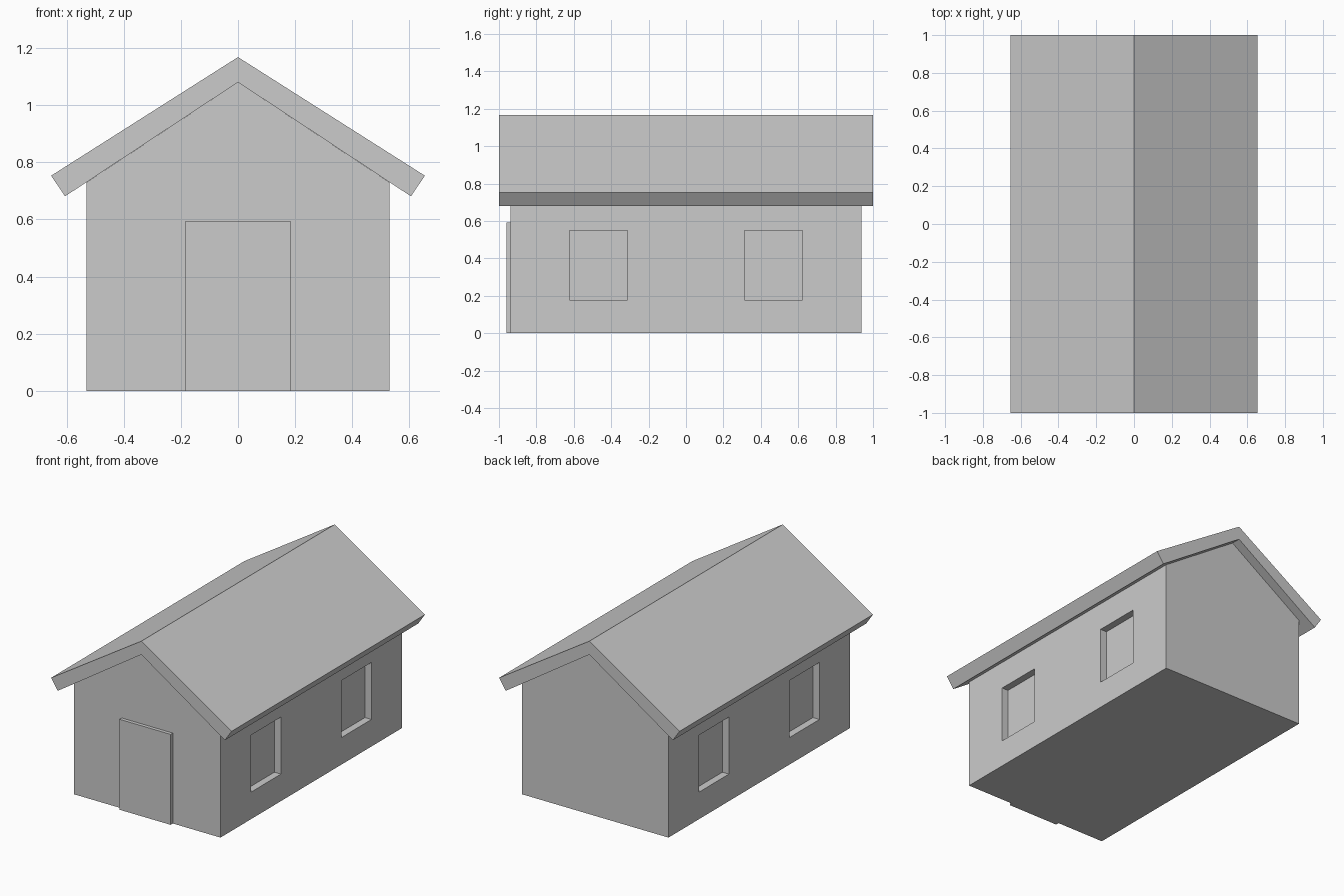
import bpy
import bmesh

if "Cube" in bpy.data.objects:
    bpy.data.objects.remove(bpy.data.objects["Cube"])


def extrude_profile(name, points, y0, y1):
    """Extrude an x-z outline from y0 to y1."""
    bm = bmesh.new()
    face = bm.faces.new([bm.verts.new((x, y0, z)) for x, z in points])
    new = bmesh.ops.extrude_face_region(bm, geom=[face], use_keep_orig=True)["geom"]
    verts = [v for v in new if isinstance(v, bmesh.types.BMVert)]
    bmesh.ops.translate(bm, vec=(0, y1 - y0, 0), verts=verts)
    bmesh.ops.recalc_face_normals(bm, faces=bm.faces)
    mesh = bpy.data.meshes.new(name)
    bm.to_mesh(mesh)
    bm.free()
    obj = bpy.data.objects.new(name, mesh)
    bpy.context.collection.objects.link(obj)
    return obj


def box(name, x0, x1, y0, y1, z0, z1):
    return extrude_profile(name, [(x0, z0), (x1, z0), (x1, z1), (x0, z1)], y0, y1)


# Gabled house body
WALL_X, WALL_Y, RECESS = 0.53, 0.938, 0.047
body = extrude_profile(
    "house_body",
    [(-WALL_X, 0), (WALL_X, 0), (WALL_X, 0.73), (0, 1.08), (-WALL_X, 0.73)],
    -WALL_Y, WALL_Y)

# Two recessed windows in each side wall
for side in (-1, 1):
    for y in (-0.468, 0.468):
        xs = sorted((side * (WALL_X - RECESS), side * (WALL_X + 0.1)))
        cutter = box("window_cutter", *xs, y - 0.155, y + 0.155, 0.177, 0.55)
        cutter.hide_render = True
        cutter.hide_set(True)
        cut = body.modifiers.new("window", 'BOOLEAN')
        cut.operation = 'DIFFERENCE'
        cut.solver = 'EXACT'
        cut.object = cutter

# Pitched roof slab overhanging the walls
extrude_profile(
    "roof",
    [(-0.654, 0.753), (-0.605, 0.681), (0, 1.08),
     (0.605, 0.681), (0.654, 0.753), (0, 1.168)],
    -1, 1)

# Door panel standing proud of the front wall
box("door", -0.185, 0.185, -0.961, -WALL_Y, 0, 0.592)
